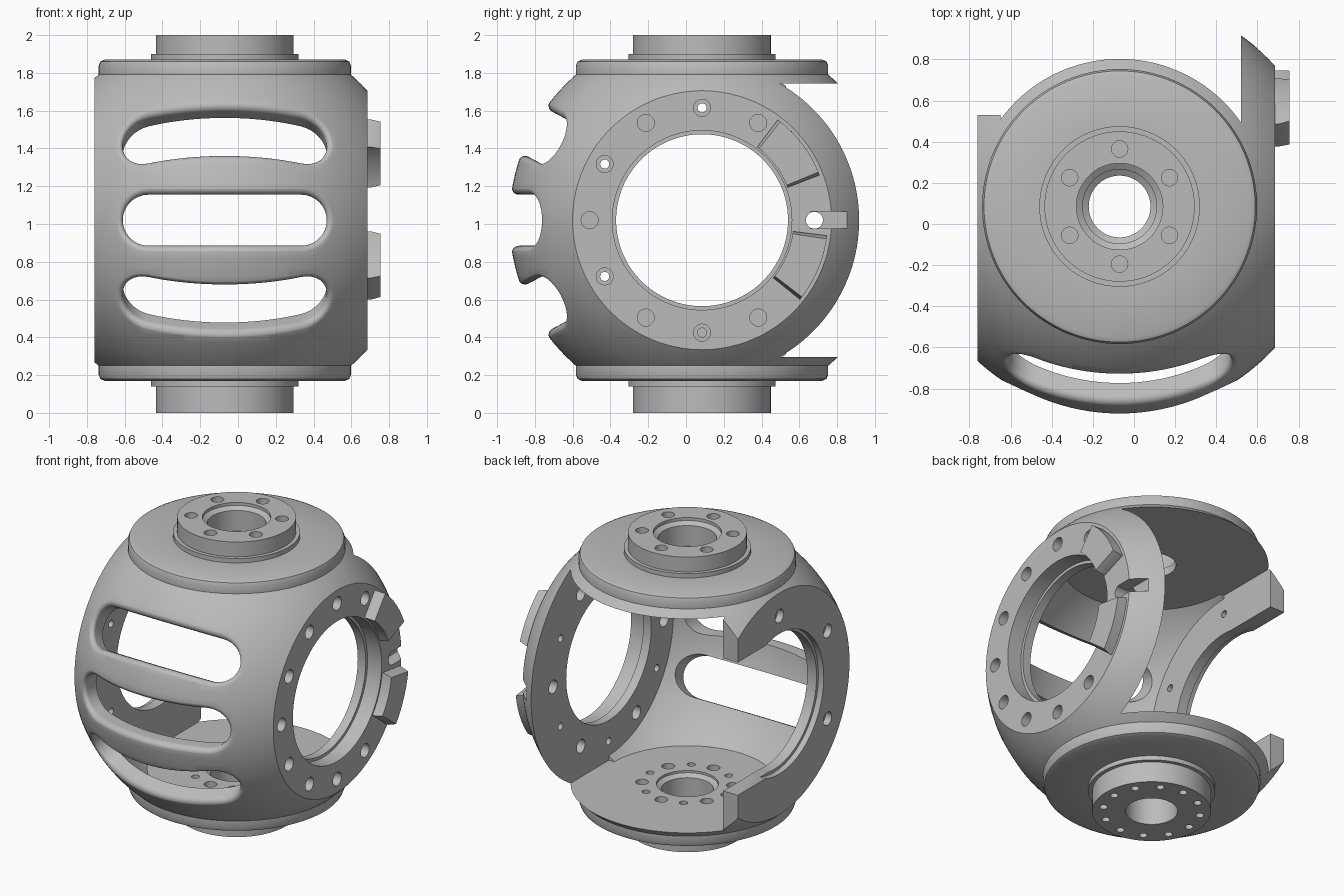
import bpy, bmesh, math
from mathutils import Matrix, Vector

if "Cube" in bpy.data.objects:
    bpy.data.objects.remove(bpy.data.objects["Cube"])

CENTRE = Vector((-0.07, 0.085, 1.02))
R = 1.02
TO_X = Matrix.Rotation(math.pi / 2, 4, 'Y')
TO_MINUS_X = Matrix.Rotation(-math.pi / 2, 4, 'Y')

grey = bpy.data.materials.new("machined_grey")
grey.use_nodes = True
grey.diffuse_color = (0.5, 0.5, 0.5, 1)
grey.node_tree.nodes["Principled BSDF"].inputs["Base Color"].default_value = (0.5, 0.5, 0.5, 1)


def make(name, bm):
    bmesh.ops.recalc_face_normals(bm, faces=bm.faces)
    mesh = bpy.data.meshes.new(name)
    bm.to_mesh(mesh)
    bm.free()
    mesh.materials.append(grey)
    ob = bpy.data.objects.new(name, mesh)
    bpy.context.collection.objects.link(ob)
    return ob


def loft(bm, rings, matrix=Matrix()):
    """Skin a list of closed rings and cap both ends."""
    vs = [[bm.verts.new(matrix @ Vector(p)) for p in ring] for ring in rings]
    n = len(vs[0])
    for a, b in zip(vs, vs[1:]):
        for i in range(n):
            bm.faces.new((a[i], a[(i + 1) % n], b[(i + 1) % n], b[i]))
    bm.faces.new(vs[0][::-1])
    bm.faces.new(vs[-1])


def turned(bm, profile, matrix=Matrix(), n=96):
    """Turn (radius, height) points round the z axis."""
    turn = [2 * math.pi * i / n for i in range(n)]
    loft(bm, [[(r * math.cos(t), r * math.sin(t), h) for t in turn] for r, h in profile], matrix)


def box(name, lo, hi):
    bm = bmesh.new()
    bmesh.ops.create_cube(bm, size=1)
    for v in bm.verts:
        v.co = Vector([a + (b - a) * (c + 0.5) for a, b, c in zip(lo, hi, v.co)])
    return make(name, bm)


def ball(name, radius):
    bm = bmesh.new()
    bmesh.ops.create_uvsphere(bm, u_segments=128, v_segments=64, radius=radius)
    return make(name, bm)


def combine(target, tool, operation='DIFFERENCE'):
    mod = target.modifiers.new("cut", 'BOOLEAN')
    mod.object, mod.operation, mod.solver = tool, operation, 'EXACT'
    bpy.context.view_layer.objects.active = target
    bpy.ops.object.modifier_apply(modifier=mod.name)
    bpy.data.objects.remove(tool)


# Round housing, flattened on the sides, top and bottom
body = ball("housing", R)
combine(body, box("clip", (-0.69, -2, -0.775), (0.755, 2, 0.775)), 'INTERSECT')

# Turned end caps and bosses
half = [(0.3, 0.7), (0.668, 0.755), (0.668, 0.817), (0.659, 0.84), (0.637, 0.85),
        (0.39, 0.85), (0.39, 0.88), (0.365, 0.88)]
bm = bmesh.new()
turned(bm, [(0.365, -1.02)] + [(r, -h) for r, h in half[::-1]] + half + [(0.365, 0.98)], n=128)
combine(body, make("caps", bm), 'UNION')

# Hollow inside, open at the back
cavity = ball("cavity", 0.91)
combine(cavity, box("back", (-1.5, 0, -1.5), (1.5, 2, 1.5)), 'UNION')
combine(cavity, box("slab", (-0.58, -1.2, -0.725), (0.59, 1.8, 0.725)), 'INTERSECT')
combine(body, cavity)

# Open side wall: shortened at the back, leaving two horns
combine(body, box("trim", (-2, 0.445, -0.724), (-0.5, 2, 0.724)))
combine(body, box("gap", (-2, 0, -0.45), (-0.5, 2, 0.45)))

# Stepped side bores
for matrix in (TO_X, TO_MINUS_X):
    bm = bmesh.new()
    turned(bm, [(0.455, 0.4), (0.455, 0.65), (0.475, 0.65), (0.475, 1)], matrix, 128)
    combine(body, make("bore", bm))


# Rounded front slots with softened outer edges
def slot(angle, half_len=0.405, rad=0.135, soft=0.045):
    spine = []
    for side in (1, -1):
        for i in range(17):
            t = -math.pi / 2 + math.pi * i / 16
            spine.append((side * half_len, side * math.cos(t), side * math.sin(t)))
        for i in range(1, 20):
            spine.append((side * half_len * (1 - i / 10), 0, side))

    def ring(off, depth, flat=None):
        pts = []
        for c, nx, nz in spine:
            x, z = c + nx * (rad + off), nz * (rad + off)
            y = flat or math.sqrt(R * R - x * x - z * z) - depth
            pts.append((x, -y, z))
        return pts

    arc = [math.pi / 2 * i / 8 for i in range(9)]
    rings = [ring(0, 0, 0.5)]
    rings += [ring(soft * (1 - math.cos(a)), soft * (1 - math.sin(a)) - 0.002) for a in arc]
    rings.append(ring(soft + 0.003, 0, 1.3))
    bm = bmesh.new()
    loft(bm, rings, Matrix.Rotation(math.radians(angle), 4, 'X'))
    return make("slot", bm)


for angle in (-28, 0, 28):
    combine(body, slot(angle))

# Centre bores through the caps
bm = bmesh.new()
turned(bm, [(0.15, 0.6), (0.15, 0.78), (0.18, 0.8), (0.18, 0.94), (0.21, 0.96), (0.21, 1.2)])
turned(bm, [(0.16, -1.2), (0.16, -0.76), (0.19, -0.74), (0.19, -0.6)])
combine(body, make("centre_bore", bm))

# Locating notch at the back of the flange
combine(body, box("notch", (0.67, 0.575, -0.045), (2, 1.2, 0.045)))

# Bolt holes in flanges, bosses and floor
bm = bmesh.new()


def hole(profile, circle, angle, matrix=Matrix()):
    a = math.radians(angle)
    spot = Matrix.Translation((circle * math.cos(a), circle * math.sin(a), 0))
    turned(bm, profile, matrix @ spot, 24)


SPIN = Matrix.Rotation(math.pi / 2, 4, 'Z')
stepped = [(0.024, 0.5), (0.024, 0.645), (0.045, 0.645), (0.045, 0.9)]
for k in range(12):
    side = TO_X @ SPIN @ Matrix.Rotation(-math.pi / 2, 4, 'Z')
    # angle measured from the back of the flange
    hole(stepped if (k + 3) % 2 == 0 else [(0.045, 0.5), (0.045, 0.9)], 0.595, k * 30, side @ SPIN)
    if k % 2 and k != 3:
        hole(stepped, 0.595, k * 30 - 90, TO_MINUS_X @ SPIN @ SPIN)
    hole([(0.025, -1.1), (0.025, -0.92)], 0.3, k * 30)
    hole([(0.04 if k % 2 else 0.025, -0.85), (0.04 if k % 2 else 0.025, -0.65)], 0.28, k * 30)
    if k % 2:
        hole([(0.04, 0.9), (0.04, 1.1)], 0.28, k * 30)
# keep the flange pattern aligned: even steps from the back are the small stepped holes
bm_rot = bm
combine(body, make("bolt_holes", bm_rot))


# Raised arc-shaped stops on the flange
def stop(name, mid):
    def outline(spread, x):
        pts = []
        for r, way in ((0.485, 1), (0.667, -1)):
            for i in range(13):
                a = math.radians(mid + way * spread * (i / 6 - 1))
                pts.append((x, r * math.cos(a), r * math.sin(a)))
        return pts
    b = bmesh.new()
    loft(b, [outline(16, 0.74), outline(16, 0.775), outline(14.5, 0.825)])
    return make(name, b)


parts = [body, stop("upper_stop", 37), stop("lower_stop", -23)]
for ob in parts:
    ob.location = CENTRE
    bpy.ops.object.select_all(action='DESELECT')
    ob.select_set(True)
    bpy.context.view_layer.objects.active = ob
    bpy.ops.object.shade_smooth_by_angle(angle=math.radians(30))
